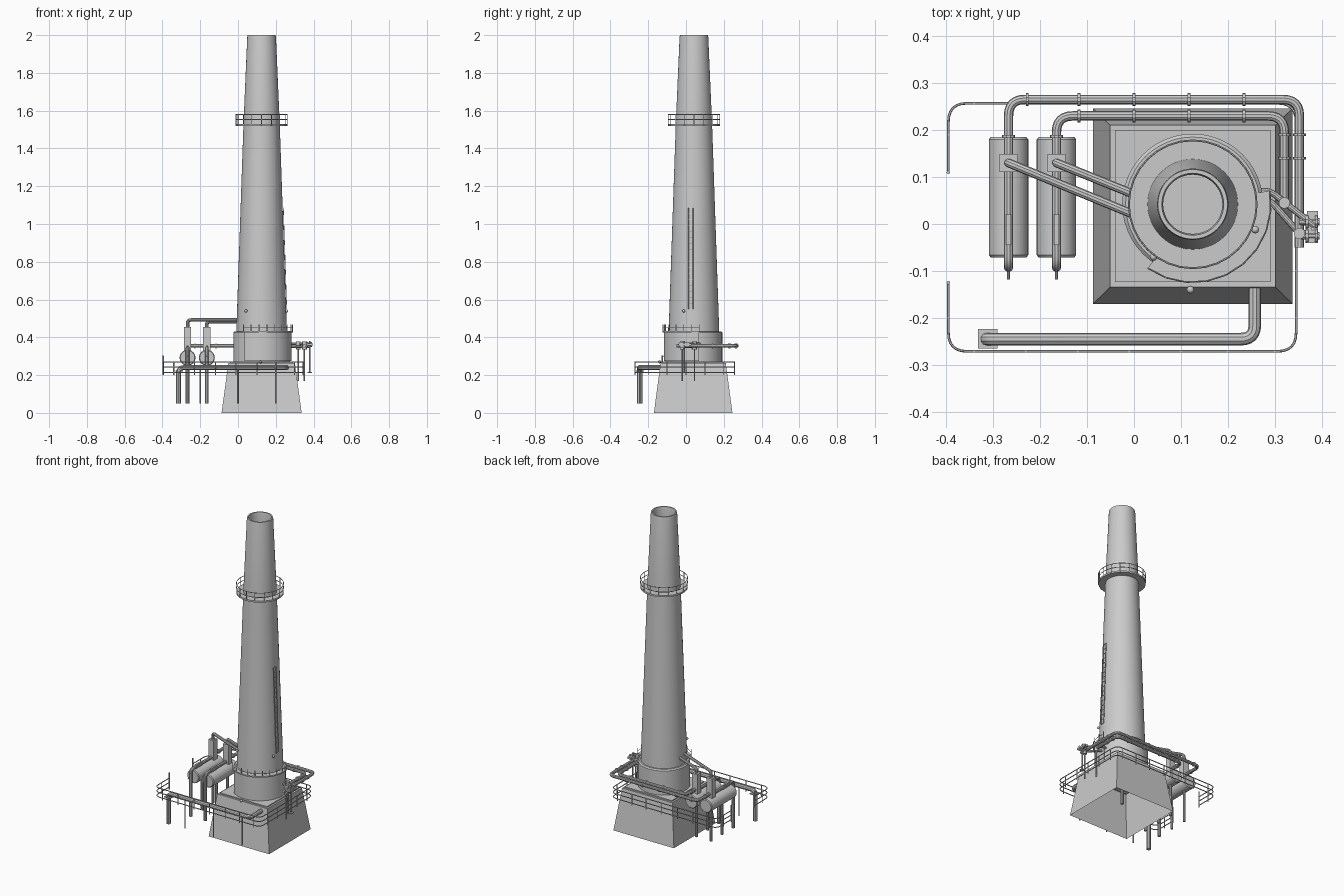
import bpy, bmesh, math
from mathutils import Vector

if "Cube" in bpy.data.objects:
    bpy.data.objects.remove(bpy.data.objects["Cube"])

CX, CY = 0.125, 0.042  # chimney axis


def finish(o, smooth=True):
    bpy.ops.object.select_all(action='DESELECT')
    o.select_set(True)
    bpy.context.view_layer.objects.active = o
    if smooth:
        bpy.ops.object.shade_smooth_by_angle(angle=math.radians(35))
    return o


def mesh_object(name, bm, smooth=True):
    bmesh.ops.recalc_face_normals(bm, faces=bm.faces)
    me = bpy.data.meshes.new(name)
    bm.to_mesh(me)
    bm.free()
    o = bpy.data.objects.new(name, me)
    bpy.context.collection.objects.link(o)
    return finish(o, smooth)


def box(name, x0, x1, y0, y1, z0, z1):
    bm = bmesh.new()
    bmesh.ops.create_cube(bm, size=1)
    for v in bm.verts:
        v.co = (x0 + (v.co.x + .5) * (x1 - x0), y0 + (v.co.y + .5) * (y1 - y0),
                z0 + (v.co.z + .5) * (z1 - z0))
    return mesh_object(name, bm, False)


def lathe(name, profile, loc=(CX, CY, 0), n=48, a0=0, a1=360, closed=False):
    """Revolve (r, z) points about a vertical axis."""
    bm = bmesh.new()
    full = a1 - a0 == 360
    rings = []
    for i in range(n if full else n + 1):
        a = math.radians(a0 + (a1 - a0) * i / n)
        rings.append([bm.verts.new((loc[0] + r * math.cos(a), loc[1] + r * math.sin(a), loc[2] + z))
                      for r, z in profile])
    m = len(profile)
    for i in range(n):
        p, q = rings[i], rings[(i + 1) % len(rings)]
        for j in range(m if closed else m - 1):
            k = (j + 1) % m
            bm.faces.new((p[j], q[j], q[k], p[k]))
    if closed and not full:
        bm.faces.new(rings[0])
        bm.faces.new(rings[-1])
    bmesh.ops.remove_doubles(bm, verts=bm.verts, dist=1e-6)
    return mesh_object(name, bm)


def fillet(pts, r):
    """Round the inner corners of a path."""
    pts = [Vector(p) for p in pts]
    out = [pts[0]]
    for a, b, c in zip(pts, pts[1:], pts[2:]):
        d = min(r, (a - b).length * .49, (c - b).length * .49)
        p, q = b + (a - b).normalized() * d, b + (c - b).normalized() * d
        for i in range(7):
            t = i / 6
            out.append(p * (1 - t) ** 2 + b * 2 * t * (1 - t) + q * t * t)
    return out + [pts[-1]]


def pipe(name, pts, radius, bend=0.0, res=3, cyclic=False):
    path = fillet(pts, bend) if bend else [Vector(p) for p in pts]
    cu = bpy.data.curves.new(name, 'CURVE')
    cu.dimensions = '3D'
    cu.bevel_depth, cu.bevel_resolution, cu.use_fill_caps = radius, res, True
    s = cu.splines.new('POLY')
    s.points.add(len(path) - 1)
    for p, v in zip(s.points, path):
        p.co = (*v, 1)
    s.use_cyclic_u = cyclic
    o = bpy.data.objects.new(name, cu)
    bpy.context.collection.objects.link(o)
    finish(o, False)
    bpy.ops.object.convert(target='MESH')
    return finish(bpy.context.object)


def ball(name, loc, r):
    bm = bmesh.new()
    bmesh.ops.create_uvsphere(bm, u_segments=12, v_segments=8, radius=r)
    bmesh.ops.translate(bm, verts=bm.verts, vec=loc)
    return mesh_object(name, bm)


def polar(r, deg, z):
    a = math.radians(deg)
    return (CX + r * math.cos(a), CY + r * math.sin(a), z)


# tapered square base, open underneath, with a raised slab on top
bm = bmesh.new()
loops = []
for h, z in ((.212, 0), (.176, .265), (.165, .265), (.165, .272)):
    loops.append([bm.verts.new((CX + sx * h, .038 + sy * h * .98, z))
                  for sx, sy in ((-1, -1), (1, -1), (1, 1), (-1, 1))])
for p, q in zip(loops, loops[1:]):
    for i in range(4):
        bm.faces.new((p[i], p[(i + 1) % 4], q[(i + 1) % 4], q[i]))
bm.faces.new(loops[-1])
mesh_object("base_block", bm, False)
pipe("base_drain", [(CX, CY, .27), (CX, CY, .06)], .01)

# chimney plinth, tapering shaft and hollow mouth
lathe("plinth", [(.15, .27), (.15, .425), (.143, .432), (.13, .432)])
lathe("shaft", [(.134, .43), (.096, 1.53), (.076, 1.99), (.074, 2.0), (.066, 2.0),
                (.063, 1.985), (.066, 1.85), (0, 1.85)])
lathe("plinth_guard", [(.155, .275), (.16, .275), (.16, .425), (.155, .425)], n=9, a0=-125, a1=10, closed=True)

# plinth walkway handrail
lathe("plinth_walkway", [(.14, .425), (.168, .425), (.168, .433), (.14, .433)], n=9, a0=-125, a1=10, closed=True)
for i in range(10):
    pipe("plinth_rail_post", [polar(.166, -125 + 15 * i, .43), polar(.166, -125 + 15 * i, .468)], .002, res=1)
pipe("plinth_rail", [polar(.166, -125 + 15 * i, .45) for i in range(10)], .0015, res=1)

# upper gallery
lathe("gallery_deck", [(.09, 1.52), (.136, 1.52), (.136, 1.53), (.09, 1.53)], n=32, closed=True)
for z in (1.553, 1.58):
    pipe("gallery_rail", [polar(.136, i * 11.25, z) for i in range(32)], .002, res=1, cyclic=True)
for i in range(16):
    pipe("gallery_post", [polar(.136, i * 22.5, 1.52), polar(.136, i * 22.5, 1.58)], .002, res=1)

# ladder strip and small lamps
for dy in (-.012, .012):
    pipe("ladder_stile", [(CX + .133, .025 + dy, .55), (CX + .115, .025 + dy, 1.085)], .002, res=1)
for i in range(18):
    t = i / 17
    x = CX + .133 - .018 * t
    pipe("ladder_rung", [(x, .013, .55 + .535 * t), (x, .037, .55 + .535 * t)], .0015, res=1)
for p in ((.042, -.07, .54), (.258, -.012, .54), (.12, -.14, .27)):
    ball("lamp", p, .008)

# horizontal tanks with ducts, legs and flue pipes
for x, zt, end, back, right, yend in ((-.267, .492, (-.005, .022), .265, .352, -.05),
                                      (-.165, .482, (.0, .063), .23, .32, .045)):
    tank = lathe("tank", [(0, -.128), (.038, -.128), (.042, -.123), (.042, .123), (.038, .128), (0, .128)],
                 loc=(0, 0, 0), n=32)
    tank.rotation_euler = (math.pi / 2, 0, 0)
    tank.location = (x, .057, .292)
    box("tank_duct", x - .019, x + .019, .111, .149, .32, .455)
    pipe("flue_pipe", [(x, .13, .45), (x, .13, zt), (*end, zt)], .0095, .025)
    pipe("tank_top_pipe", [(x, .13, .345), (x, -.092, .345), (x, -.092, .05)], .01, .025)
    box("tank_saddle", x - .005, x + .005, -.045, .02, .33, .358)
    pipe("tank_nozzle", [(x, -.09, .3), (x, -.118, .3)], .003)
    for y in (.02, .13):
        pipe("tank_leg", [(x, y, .28), (x, y, .05)], .008)
    # long transfer pipe around the back
    pipe("back_pipe", [(x, .13, .355), (x, back, .355), (right, back, .355), (right, yend, .355)], .01, .035)
    fx = [.0 - .117 + .117 * i for i in range(4)]
    if back > .25:
        fx = [-.227] + fx
    for f in fx:
        pipe("pipe_flange", [(f - .003, back, .355), (f + .003, back, .355)], .014)
    for y in (.19, .14):
        pipe("pipe_flange", [(right, y - .003, .355), (right, y + .003, .355)], .014)
    pipe("pipe_flange", [(x, .183, .355), (x, .189, .355)], .014)

# front pipe with supports
pipe("front_pipe", [(.257, -.11, .24), (.257, -.245, .24), (-.315, -.245, .24), (-.315, -.245, .05)], .0135, .03)
box("front_pipe_bracket", -.332, -.29, -.265, -.223, .218, .224)
for x in (-.2, 0, .2):
    pipe("front_pipe_support", [(x, -.245, .24), (x, -.245, .05)], .004)

# valve group on the right
pipe("valve_feed", [(.26, .07, .365), (.29, .07, .365), (.385, -.005, .365)], .007, .015)
pipe("valve_feed", [(.26, .05, .35), (.29, .05, .35), (.352, -.02, .35), (.385, -.02, .35)], .007, .015)
for x, y in ((.32, .045), (.352, -.02)):
    lathe("valve_body", [(0, .335), (.012, .335), (.012, .378), (0, .378)], loc=(x, y, 0), n=16)
    pipe("valve_post", [(x, y, .34), (x, y, .17)], .004)
for y in (.005, -.025):
    for x in (.368, .388):
        pipe("valve_flange", [(x - .003, y, .362), (x + .003, y, .362)], .015)
    pipe("valve_pipe", [(.352, y, .362), (.395, y, .362)], .008)
box("valve_block", .368, .392, -.04, .028, .356, .368)
pipe("valve_stand", [(.38, -.01, .38), (.38, -.01, .215)], .004)
box("valve_stand_foot", .368, .392, -.022, .002, .211, .216)

# perimeter handrail with gap on the left
corners = [(-.395, .11), (-.395, .257), (.345, .257), (.345, -.271), (-.395, -.271), (-.395, -.125)]
for z in (.27, .242, .213):
    pipe("perimeter_rail", [(x, y, z) for x, y in corners], .0028, .04, res=1)
posts = [(x, y) for y in (-.271, .257) for x in (-.34, -.23, -.12, -.01, .1, .2, .3)]
posts += [(.345, y) for y in (-.2, -.1, 0, .1, .2)] + [(-.395, -.2), (-.395, .19)]
for x, y in posts:
    pipe("perimeter_post", [(x, y, .2), (x, y, .272)], .0028, res=1)
for y in (-.125, .11):
    pipe("perimeter_end_post", [(-.395, y, .2), (-.395, y, .305)], .004, res=1)
